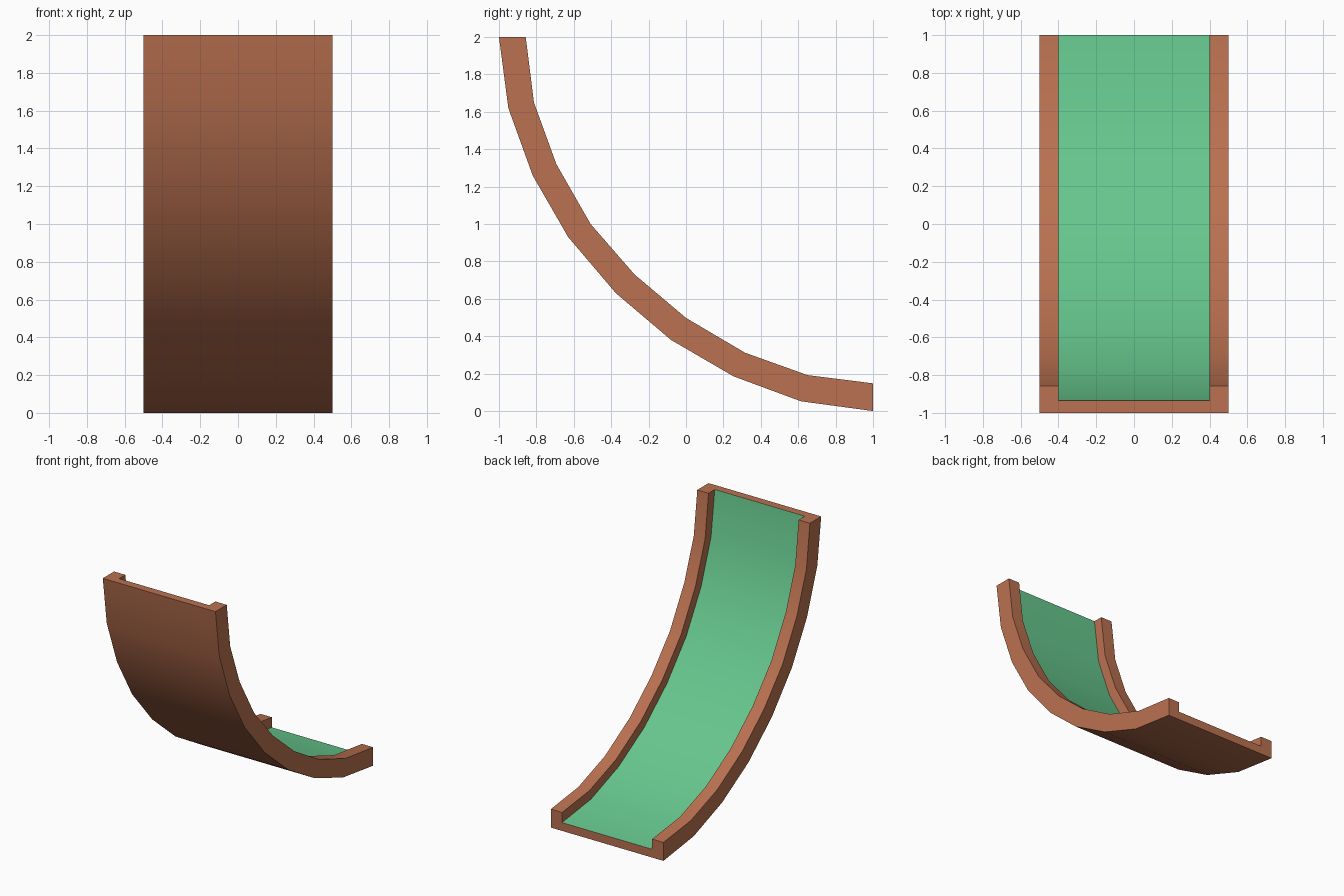
import bpy
import bmesh

cube = bpy.data.objects.get("Cube")
if cube:
    bpy.data.objects.remove(cube, do_unlink=True)


def make_material(name, color):
    mat = bpy.data.materials.new(name)
    mat.use_nodes = True
    mat.diffuse_color = color
    mat.node_tree.nodes["Principled BSDF"].inputs["Base Color"].default_value = color
    return mat


brown = make_material("terracotta brown", (0.49, 0.165, 0.08, 1))
green = make_material("mint green", (0.133, 0.565, 0.266, 1))

# Side profile (y, z): underside of the channel and top of its rails
outer = [(-1, 2), (-0.95, 1.62), (-0.82, 1.26), (-0.63, 0.93), (-0.375, 0.63),
         (-0.08, 0.38), (0.255, 0.185), (0.615, 0.052), (1, 0)]
inner = [(-0.857, 2), (-0.813, 1.65), (-0.693, 1.32), (-0.51, 1.0), (-0.275, 0.73),
         (0, 0.498), (0.315, 0.312), (0.65, 0.192), (1, 0.148)]

# U-shaped cross-section: x, and height as a fraction from underside to rail top
FLOOR = 0.45
FLOOR_EDGE = 4
section = [(-0.5, 0), (0.5, 0), (0.5, 1), (0.4, 1),
           (0.4, FLOOR), (-0.4, FLOOR), (-0.4, 1), (-0.5, 1)]

# Sweep the section along the profile
bm = bmesh.new()
rings = []
for (oy, oz), (iy, iz) in zip(outer, inner):
    rings.append([bm.verts.new((x, oy + (iy - oy) * t, oz + (iz - oz) * t))
                  for x, t in section])

count = len(section)
for a, b in zip(rings, rings[1:]):
    for i in range(count):
        j = (i + 1) % count
        face = bm.faces.new((a[i], a[j], b[j], b[i]))
        face.material_index = 1 if i == FLOOR_EDGE else 0  # green floor

# End caps
bm.faces.new(rings[0])
bm.faces.new(rings[-1])
bmesh.ops.recalc_face_normals(bm, faces=bm.faces)

mesh = bpy.data.meshes.new("curved_channel")
bm.to_mesh(mesh)
bm.free()
mesh.materials.append(brown)
mesh.materials.append(green)
channel = bpy.data.objects.new("curved_channel", mesh)
bpy.context.collection.objects.link(channel)

# Smooth along the bend, sharp at the rail corners
bpy.ops.object.select_all(action='DESELECT')
channel.select_set(True)
bpy.context.view_layer.objects.active = channel
bpy.ops.object.shade_smooth_by_angle(angle=0.52)
